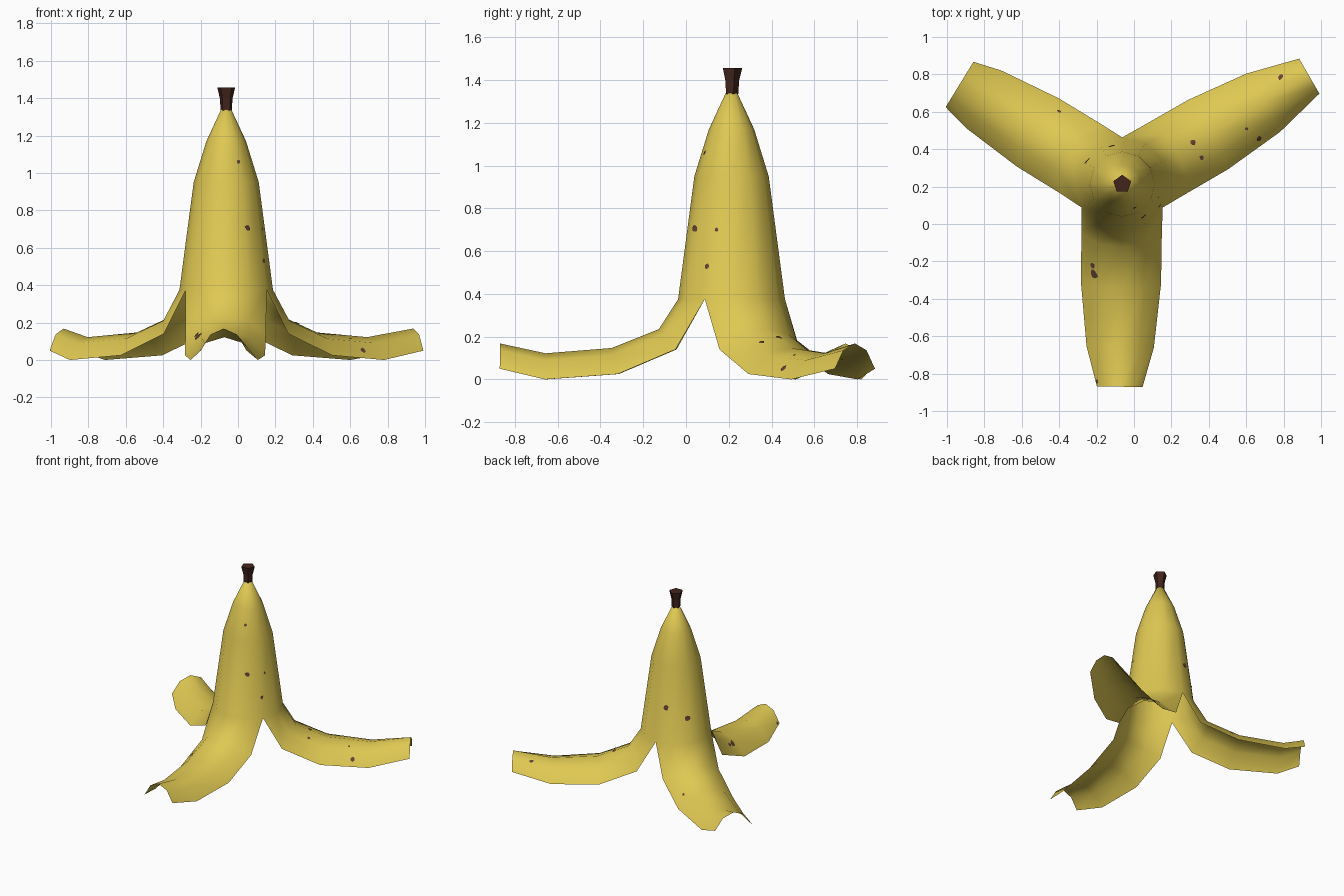
import bpy, bmesh, math, random
from mathutils import Vector
from mathutils.bvhtree import BVHTree

if "Cube" in bpy.data.objects:
    bpy.data.objects.remove(bpy.data.objects["Cube"])

random.seed(4)
CX, CY = -0.063, 0.213


def material(name, rgb):
    m = bpy.data.materials.new(name)
    m.diffuse_color = (*rgb, 1)
    m.use_nodes = True
    m.node_tree.nodes["Principled BSDF"].inputs["Base Color"].default_value = m.diffuse_color
    return m


yellow = material("banana yellow", (0.74, 0.58, 0.085))
spot_brown = material("bruise brown", (0.13, 0.055, 0.035))
stem_brown = material("stem brown", (0.055, 0.018, 0.012))


def finish(bm, name, mat):
    me = bpy.data.meshes.new(name)
    bm.to_mesh(me)
    bm.free()
    me.materials.append(mat)
    ob = bpy.data.objects.new(name, me)
    bpy.context.collection.objects.link(ob)
    return ob


def ring(bm, n, r, z, start):
    return [bm.verts.new((CX + r * math.cos(start + math.tau * i / n),
                          CY + r * math.sin(start + math.tau * i / n), z)) for i in range(n)]


def bridge(bm, low, high, closed):
    n = len(low)
    for i in range(n if closed else n - 1):
        k = (i + 1) % n
        bm.faces.new((low[i], low[k], high[k], high[i]))


# Peel: closed upper body, ring vertex 0 sits at the back-right split
bm = bmesh.new()
start = math.radians(-30)
rings = [ring(bm, 12, r, z, start) for z, r in
         ((0.375, 0.25), (0.95, 0.174), (1.17, 0.106), (1.34, 0.027))]
for low, high in zip(rings, rings[1:]):
    bridge(bm, low, high, True)
bm.faces.new(rings[-1])

# Three flaps with arched sections: edge radius, edge z, crest radius, crest z, half width
rows = [(0.26, 0.14, 0.34, 0.235, 0.215),
        (0.53, 0.025, 0.56, 0.147, 0.214),
        (0.87, 0.0, 0.87, 0.122, 0.18)]
flaps = [(30, 1.155, 0.108, 0), (148.5, 1.02, 0.142, 4), (269.3, 1.083, 0.122, 8)]
for angle, length, half, first in flaps:
    a = math.radians(angle)
    out = Vector((math.cos(a), math.sin(a), 0))
    side = Vector((-out.y, out.x, 0))
    upper = [rings[0][(first + j) % 12] for j in range(5)]
    for re, ze, rc, zc, hw in rows + [(length, 0.05, length, 0.168, half)]:
        row = []
        for j in range(5):
            t = math.radians(-60 + 30 * j)
            w = (math.cos(t) - 0.5) * 2
            p = Vector((CX, CY, ze + (zc - ze) * w))
            p += out * (re + (rc - re) * w) + side * hw * math.sin(t) / math.sin(math.pi / 3)
            row.append(bm.verts.new(p))
        bridge(bm, row, upper, False)
        upper = row
bm.normal_update()
tree = BVHTree.FromBMesh(bm)
peel = finish(bm, "banana_peel", yellow)
for p in peel.data.polygons:
    p.use_smooth = True

# Stem: flared five-sided stub
bm = bmesh.new()
stem = [ring(bm, 5, r, z, math.pi / 2) for z, r in
        ((1.335, 0.032), (1.395, 0.035), (1.457, 0.05))]
for low, high in zip(stem, stem[1:]):
    bridge(bm, low, high, True)
bm.faces.new(stem[-1])
bm.faces.new(stem[0][::-1])
finish(bm, "stem", stem_brown)

# Bruises: thin irregular patches laid on the peel
bm = bmesh.new()


def bruise(origin, direction, size):
    hit, normal, _, _ = tree.ray_cast(Vector(origin), Vector(direction))
    if hit is None:
        return
    u = normal.orthogonal().normalized()
    v = normal.cross(u)

    def lay(p):
        q, n, _, _ = tree.find_nearest(p)
        return bm.verts.new(q + (n + normal).normalized() * 0.004)

    mid = lay(hit)
    rim = []
    for i in range(7):
        t = math.tau * i / 7
        r = size * random.uniform(0.7, 1.2)
        rim.append(lay(hit + u * r * math.cos(t) + v * r * math.sin(t)))
    for i in range(7):
        bm.faces.new((mid, rim[i], rim[(i + 1) % 7]))


# on the body: compass angle, height, size
for deg, z, s in ((-56, 0.705, 0.02), (-62, 1.06, 0.012), (-30, 0.53, 0.013),
                  (106, 0.64, 0.02), (146, 0.56, 0.022), (-20, 0.7, 0.009)):
    d = Vector((math.cos(math.radians(deg)), math.sin(math.radians(deg)), 0))
    bruise(Vector((CX, CY, z)) + d, -d, s)
# on the flaps: x, y, size
for x, y, s in ((0.785, 0.785, 0.017), (0.315, 0.435, 0.017), (0.36, 0.355, 0.014),
                (0.665, 0.457, 0.018), (0.6, 0.51, 0.01), (-0.21, -0.265, 0.024),
                (-0.22, -0.22, 0.017), (-0.195, -0.84, 0.014), (-0.4, 0.6, 0.012)):
    bruise((x, y, 2), (0, 0, -1), s)
finish(bm, "bruises", spot_brown)
